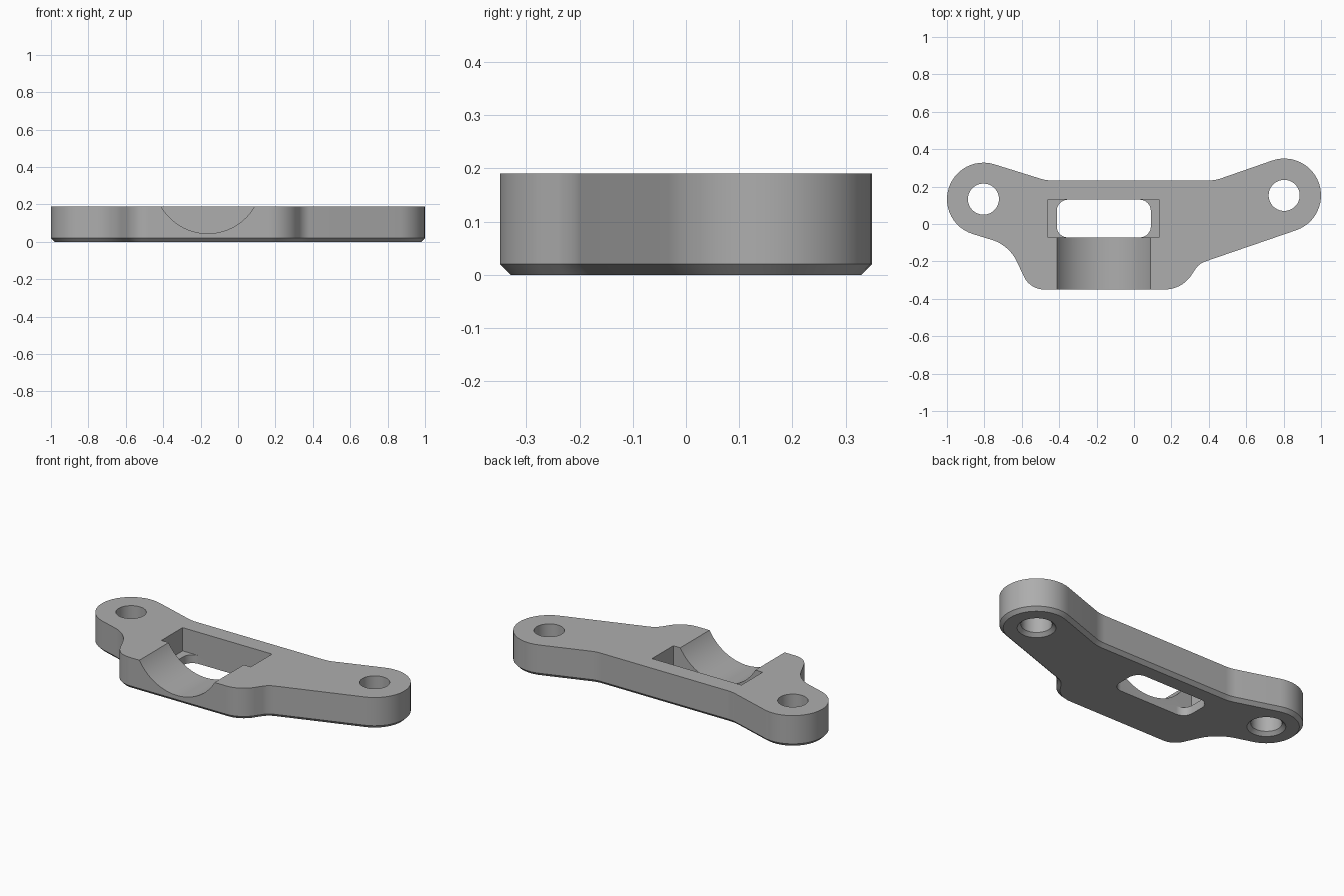
import bpy, bmesh, math
from mathutils import Vector

if "Cube" in bpy.data.objects:
    bpy.data.objects.remove(bpy.data.objects["Cube"])

HEIGHT, CHAMFER, POCKET_FLOOR = 0.19, 0.02, 0.05

grey = bpy.data.materials.new("light_grey")
grey.use_nodes = True
colour = (0.42, 0.42, 0.42, 1)
grey.diffuse_color = colour
grey.node_tree.nodes["Principled BSDF"].inputs["Base Color"].default_value = colour

# Outline as a counter-clockwise belt of circles: x, y, radius (negative = hollow fillet)
LEFT_EAR, RIGHT_EAR = (-0.805, 0.133, 0.195), (0.803, 0.153, 0.197)
OUTLINE = [(-0.48, -0.23, 0.12), (0.165, -0.18, 0.17), (0.413, -0.295, -0.1),
           RIGHT_EAR, (0.40, 0.433, -0.2), (-0.44, 0.433, -0.2),
           LEFT_EAR, (-0.825, -0.295, -0.22)]


def belt(circles, inset=0.0, steps=24):
    """Points along arcs joined by common tangents, moved inward by inset."""
    normals = []
    for i, (x, y, r) in enumerate(circles):
        x2, y2, r2 = circles[(i + 1) % len(circles)]
        d = Vector((x2 - x, y2 - y))
        k = (r - r2) / d.length
        d.normalize()
        normals.append(d * k + Vector((d.y, -d.x)) * math.sqrt(1 - k * k))
    points = []
    for i, (x, y, r) in enumerate(circles):
        a, b = (math.atan2(n.y, n.x) for n in (normals[i - 1], normals[i]))
        sweep = (b - a) % math.tau
        if r < 0:
            sweep -= math.tau
        for s in range(steps + 1):
            t = a + sweep * s / steps
            points.append((x + (r - inset) * math.cos(t), y + (r - inset) * math.sin(t)))
    return points


def loft(name, layers):
    """Closed solid through stacked rings of (points, z)."""
    bm = bmesh.new()
    rings = [[bm.verts.new((x, y, z)) for x, y in pts] for pts, z in layers]
    for low, high in zip(rings, rings[1:]):
        for i in range(len(low)):
            j = (i + 1) % len(low)
            bm.faces.new((low[i], low[j], high[j], high[i]))
    bm.faces.new(rings[0][::-1])
    bm.faces.new(rings[-1])
    bmesh.ops.recalc_face_normals(bm, faces=bm.faces)
    mesh = bpy.data.meshes.new(name)
    bm.to_mesh(mesh)
    bm.free()
    mesh.materials.append(grey)
    obj = bpy.data.objects.new(name, mesh)
    bpy.context.collection.objects.link(obj)
    return obj


def circle(x, y, r, n=64):
    return [(x + r * math.cos(math.tau * i / n), y + r * math.sin(math.tau * i / n))
            for i in range(n)]


def rectangle(x0, x1, y0, y1):
    return [(x0, y0), (x1, y0), (x1, y1), (x0, y1)]


# Plate with a chamfered lower rim
plate = loft("bracket_plate", [(belt(OUTLINE, CHAMFER), 0), (belt(OUTLINE), CHAMFER),
                               (belt(OUTLINE), HEIGHT)])

# Bolt holes, countersunk underneath
cutters = []
for side, (x, y, _) in (("right", LEFT_EAR), ("left", RIGHT_EAR)):
    r = 0.083
    cutters.append(loft(side + "_hole_cutter", [
        (circle(x, y, r + 2 * CHAMFER), -CHAMFER), (circle(x, y, r), CHAMFER),
        (circle(x, y, r), HEIGHT + 0.1)]))

# Pocket and the rounded slot through its floor
X0, X1, Y0, Y1 = -0.413, 0.09, -0.072, 0.13
R = 0.06
cutters.append(loft("pocket_cutter", [
    (rectangle(X0 - 0.047, X1 + 0.045, Y0, Y1), z) for z in (POCKET_FLOOR, HEIGHT + 0.1)]))
slot = belt([(X0 + R, Y0 + R, R), (X1 - R, Y0 + R, R),
             (X1 - R, Y1 - R, R), (X0 + R, Y1 - R, R)], steps=10)
cutters.append(loft("slot_cutter", [(slot, -0.1), (slot, POCKET_FLOOR + 0.05)]))

# Round saddle open to the front
saddle_r = 0.288
saddle = loft("saddle_cutter", [(circle(0, 0, saddle_r, 128), z) for z in (0, 0.4)])
saddle.rotation_euler.x = math.pi / 2
saddle.location = ((X0 + X1) / 2, Y0 + 0.02, 0.045 + saddle_r)
cutters.append(saddle)

for cutter in cutters:
    cutter.hide_render = True
    mod = plate.modifiers.new(cutter.name, "BOOLEAN")
    mod.operation, mod.solver, mod.object = "DIFFERENCE", "EXACT", cutter

# Bake the cuts, then drop the cutters
bpy.context.view_layer.update()
result = bpy.data.meshes.new_from_object(
    plate.evaluated_get(bpy.context.evaluated_depsgraph_get()))
plate.modifiers.clear()
plate.data = result
for cutter in cutters:
    bpy.data.objects.remove(cutter)

bpy.ops.object.select_all(action="DESELECT")
plate.select_set(True)
bpy.context.view_layer.objects.active = plate
bpy.ops.object.shade_smooth_by_angle(angle=math.radians(30))
